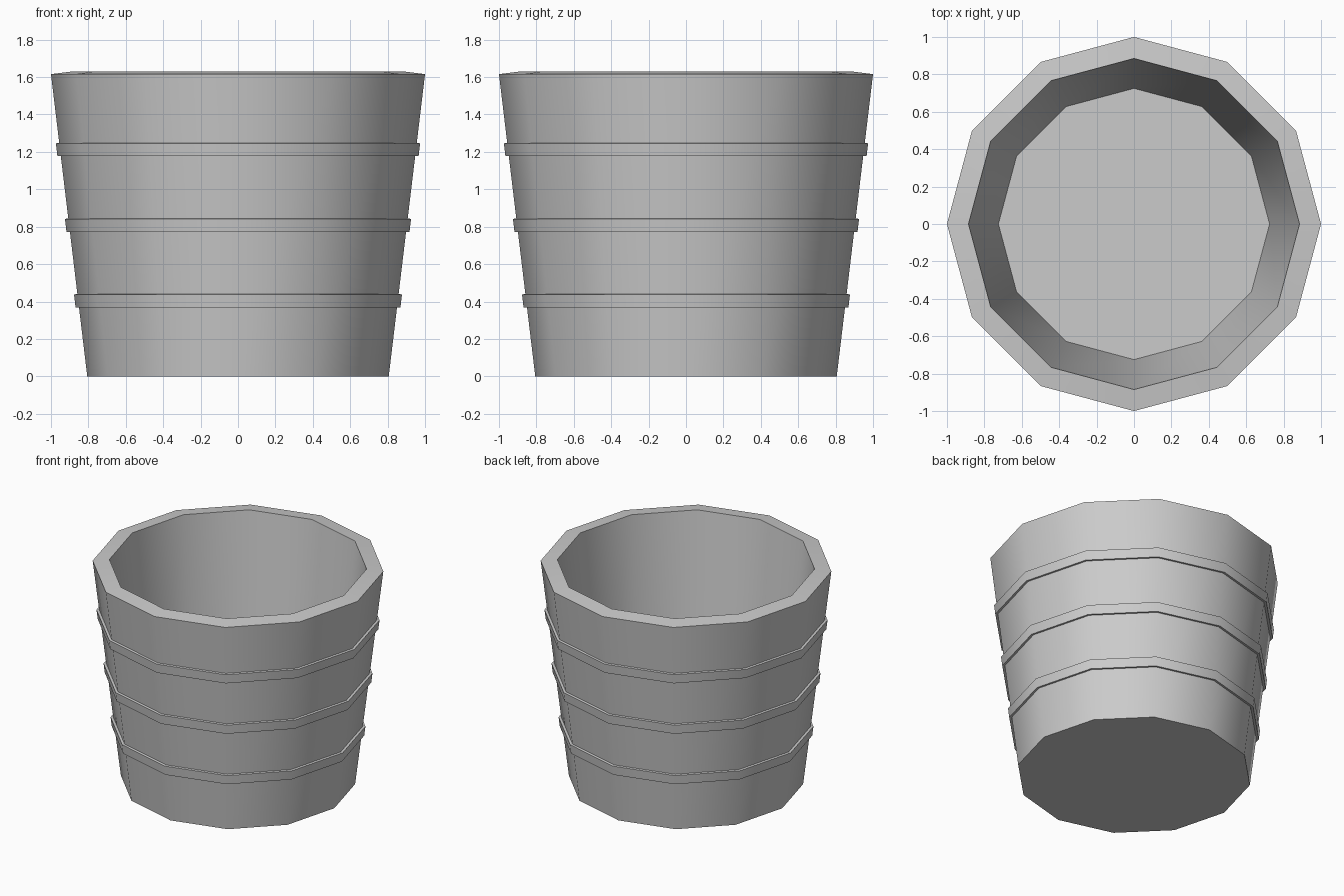
import bpy, bmesh
from math import cos, sin, tau, radians

if "Cube" in bpy.data.objects:
    bpy.data.objects.remove(bpy.data.objects["Cube"])

SIDES = 12
HEIGHT, R_BOTTOM, R_TOP = 1.616, 0.806, 1.0
SLOPE = (R_TOP - R_BOTTOM) / HEIGHT


def wall_radius(z):
    return R_BOTTOM + SLOPE * z


def lathe(name, profile, cap=False, closed=False):
    """Spin an (r, z) profile into a 12-sided part; cap fills both end rings."""
    bm = bmesh.new()
    rings = [[bm.verts.new((r * cos(tau * i / SIDES), r * sin(tau * i / SIDES), z))
              for i in range(SIDES)] for r, z in profile]
    pairs = list(zip(rings, rings[1:]))
    if closed:
        pairs.append((rings[-1], rings[0]))
    for a, b in pairs:
        for i in range(SIDES):
            j = (i + 1) % SIDES
            bm.faces.new((a[i], a[j], b[j], b[i]))
    if cap:
        bm.faces.new(rings[0][::-1])
        bm.faces.new(rings[-1])
    bmesh.ops.recalc_face_normals(bm, faces=bm.faces)
    mesh = bpy.data.meshes.new(name)
    bm.to_mesh(mesh)
    bm.free()
    obj = bpy.data.objects.new(name, mesh)
    bpy.context.collection.objects.link(obj)
    bpy.ops.object.select_all(action='DESELECT')
    obj.select_set(True)
    bpy.context.view_layer.objects.active = obj
    bpy.ops.object.shade_smooth_by_angle(angle=radians(35))
    return obj


# Bucket: outer wall, tilted rim, inner wall and floor
lathe("bucket", [(R_BOTTOM, 0), (R_TOP, HEIGHT), (0.885, 1.63), (0.725, 0.085)], cap=True)

# Three hoops at the quarter heights, standing slightly proud of the wall
for k, label in enumerate(("lower", "middle", "upper"), 1):
    z0, z1 = HEIGHT * k / 4 - 0.033, HEIGHT * k / 4 + 0.036
    out = 0.018
    lathe(label + "_hoop", [(wall_radius(z0), z0), (wall_radius(z0) + out, z0 - 0.002),
                            (wall_radius(z1) + out, z1 - 0.002), (wall_radius(z1), z1)],
          closed=True)
